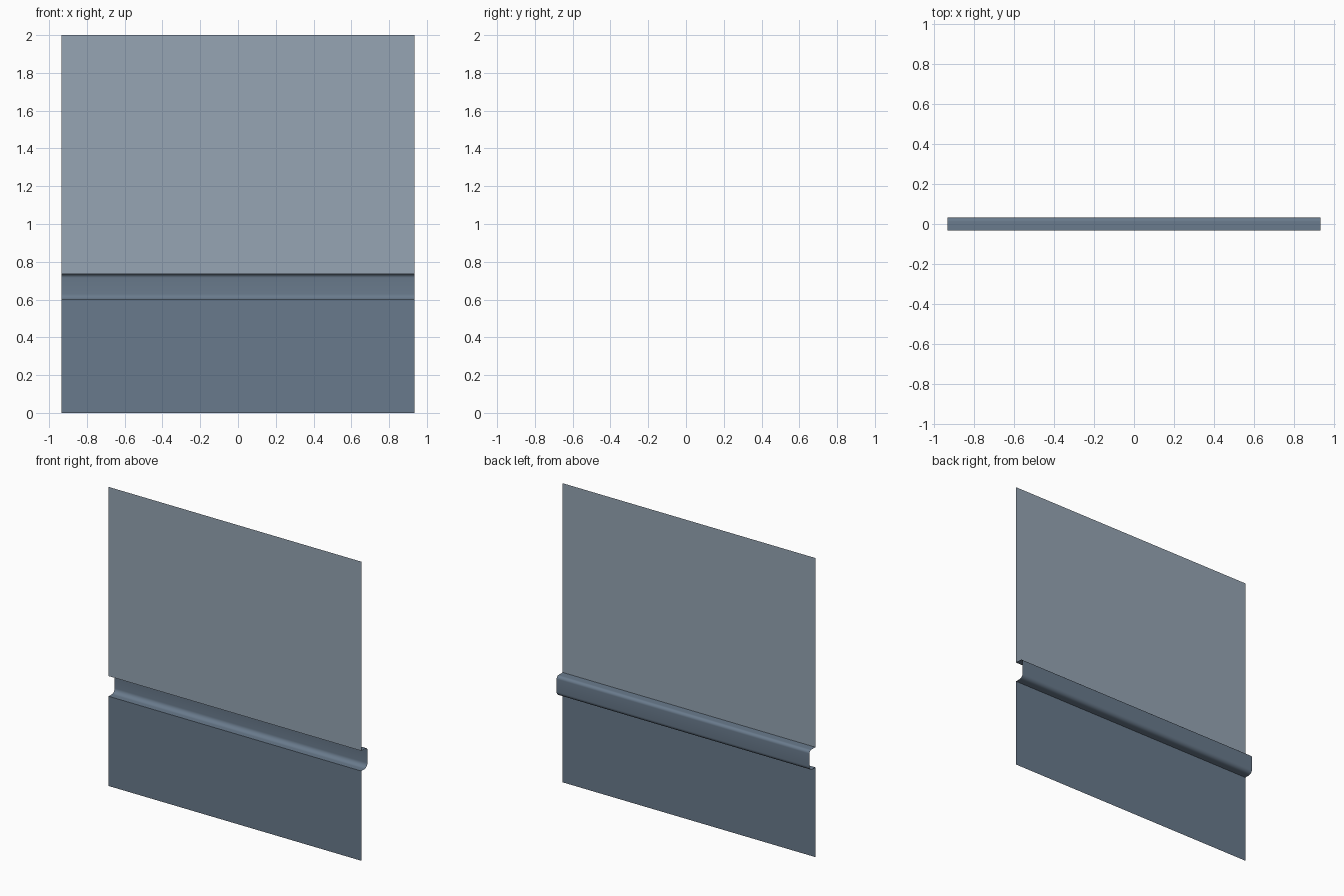
import bpy, math

if "Cube" in bpy.data.objects:
    bpy.data.objects.remove(bpy.data.objects["Cube"])

HALF_W = 0.935          # half width of the sheet
FRONT, BACK = -0.032, 0.032
GROOVE_LO, GROOVE_HI = 0.60, 0.735


def material(name, rgb):
    m = bpy.data.materials.new(name)
    m.diffuse_color = (*rgb, 1)
    m.use_nodes = True
    m.node_tree.nodes["Principled BSDF"].inputs["Base Color"].default_value = m.diffuse_color
    return m


def sheet(name, profile, mat, smooth=False):
    """Extrude a (y, z) profile across the full width as a thin sheet."""
    verts, faces = [], []
    for y, z in profile:
        verts += [(-HALF_W, y, z), (HALF_W, y, z)]
    for i in range(len(profile) - 1):
        a = 2 * i
        faces.append((a, a + 1, a + 3, a + 2))
    me = bpy.data.meshes.new(name)
    me.from_pydata(verts, [], faces)
    me.materials.append(mat)
    for p in me.polygons:
        p.use_smooth = smooth
    ob = bpy.data.objects.new(name, me)
    bpy.context.collection.objects.link(ob)
    return ob


def arc(cy, cz, r, a0, a1, n=8):
    return [(cy + r * math.cos(math.radians(a0 + (a1 - a0) * i / n)),
             cz + r * math.sin(math.radians(a0 + (a1 - a0) * i / n)))
            for i in range(n + 1)]


dark = material("slate blue", (0.141, 0.195, 0.262))
light = material("pale blue grey", (0.305, 0.376, 0.456))

# flat panels above and below the groove
sheet("lower_panel", [(FRONT, 0), (FRONT, GROOVE_LO)], dark)
sheet("upper_panel", [(FRONT, GROOVE_HI), (FRONT, 2)], light)

# rounded channel pressed towards the back
r_lo, r_hi = 0.03, 0.02
groove = [(FRONT, GROOVE_LO)]
groove += arc(BACK - r_lo, GROOVE_LO + r_lo, r_lo, -90, 0)
groove += arc(BACK - r_hi, GROOVE_HI - r_hi, r_hi, 0, 90)
groove.append((FRONT, GROOVE_HI))
sheet("groove_channel", groove, dark, smooth=True)
